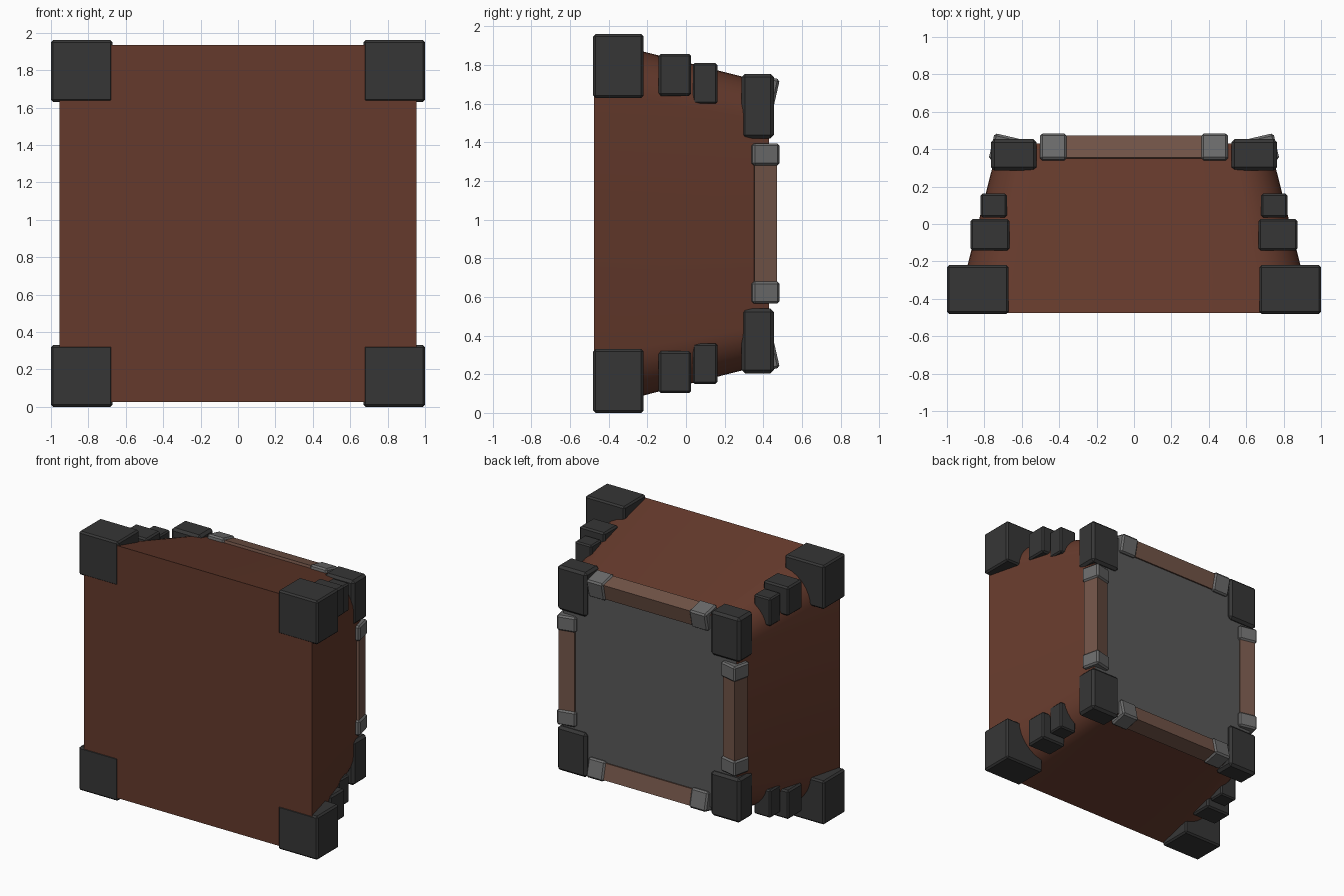
import bpy, bmesh, math
from mathutils import Vector, Matrix

if "Cube" in bpy.data.objects:
    bpy.data.objects.remove(bpy.data.objects["Cube"])

ZC = 0.98  # height of the centre line


def material(name, r, g, b):
    m = bpy.data.materials.new(name)
    m.diffuse_color = (r, g, b, 1)
    m.use_nodes = True
    m.node_tree.nodes["Principled BSDF"].inputs["Base Color"].default_value = m.diffuse_color
    return m


BROWN = material("brown", 0.13, 0.042, 0.025)
TAN = material("tan", 0.17, 0.09, 0.065)
DARK = material("dark", 0.037, 0.037, 0.037)
LIGHT = material("light_grey", 0.15, 0.15, 0.15)
PANEL = material("panel_grey", 0.1, 0.1, 0.1)


def make(name, bm, mat):
    bmesh.ops.recalc_face_normals(bm, faces=bm.faces)
    me = bpy.data.meshes.new(name)
    bm.to_mesh(me)
    bm.free()
    me.materials.append(mat)
    ob = bpy.data.objects.new(name, me)
    ob.location.z = ZC
    bpy.context.collection.objects.link(ob)
    return ob


def box(name, lo, hi, mat, bevel=0.0, mirror=(True, False, True), spin=None):
    """Box between two corners, optionally turned, bevelled and mirrored about the centre."""
    lo, hi = Vector(lo), Vector(hi)
    bm = bmesh.new()
    bmesh.ops.create_cube(bm, size=1)
    bmesh.ops.scale(bm, vec=hi - lo, verts=bm.verts)
    if spin:
        bmesh.ops.rotate(bm, matrix=Matrix.Rotation(spin[0], 3, spin[1]), verts=bm.verts)
    bmesh.ops.translate(bm, vec=(lo + hi) / 2, verts=bm.verts)
    ob = make(name, bm, mat)
    if bevel:
        b = ob.modifiers.new("bevel", 'BEVEL')
        b.width, b.segments = bevel, 1
    m = ob.modifiers.new("mirror", 'MIRROR')
    m.use_axis = mirror
    m.use_mirror_merge = False
    return ob


def rounded_ring(bm, half, r, y, seg=8):
    pts = []
    for k in range(4):
        a0 = k * math.pi / 2
        c = math.sqrt(2) * (half - r)
        cx, cz = c * math.cos(a0 + math.pi / 4), c * math.sin(a0 + math.pi / 4)
        for i in range(seg + 1):
            a = a0 + i * math.pi / 2 / seg
            pts.append(bm.verts.new((cx + r * math.cos(a), y, cz + r * math.sin(a))))
    return pts


# tapered body with rounded long edges
bm = bmesh.new()
front = rounded_ring(bm, 0.955, 0.27, -0.477)
back = rounded_ring(bm, 0.725, 0.205, 0.43)
for i in range(len(front)):
    j = (i + 1) % len(front)
    bm.faces.new((front[i], front[j], back[j], back[i]))
bm.faces.new(front)
rear = bm.faces.new(back)
rear.material_index = 1
body = make("body", bm, BROWN)
body.data.materials.append(PANEL)
bpy.context.view_layer.objects.active = body
body.select_set(True)
bpy.ops.object.shade_smooth_by_angle(angle=math.radians(30))

# corner guards, stepping from the front to the back
box("front_corner_guard", (0.67, -0.48, 0.65), (1.0, -0.22, 0.98), DARK, 0.012)
box("large_step_guard", (0.665, -0.142, 0.66), (0.875, 0.027, 0.878), DARK, 0.012)
box("small_step_guard", (0.68, 0.035, 0.62), (0.82, 0.162, 0.83), DARK, 0.01)
box("rear_corner_guard", (0.52, 0.287, 0.44), (0.765, 0.455, 0.775), DARK, 0.018)

# tilted bars along the four rear edges, with end caps
T = math.radians(13)
C, Y = 0.692, 0.40
X, Z, B = (True, False, False), (False, False, True), (True, False, True)
h, g = 0.06, 0.0715
box("side_bar", (C - h, Y - h, -0.38), (C + h, Y + h, 0.38), TAN, 0, X, (T, 'Z'))
box("side_bar_cap", (C - g, Y - g, 0.3), (C + g, Y + g, 0.415), LIGHT, 0.012, B, (T, 'Z'))
box("cross_bar", (-0.45, Y - h, C - h), (0.45, Y + h, C + h), TAN, 0, Z, (-T, 'X'))
box("cross_bar_cap", (0.36, Y - g, C - g), (0.502, Y + g, C + g), LIGHT, 0.012, B, (-T, 'X'))
